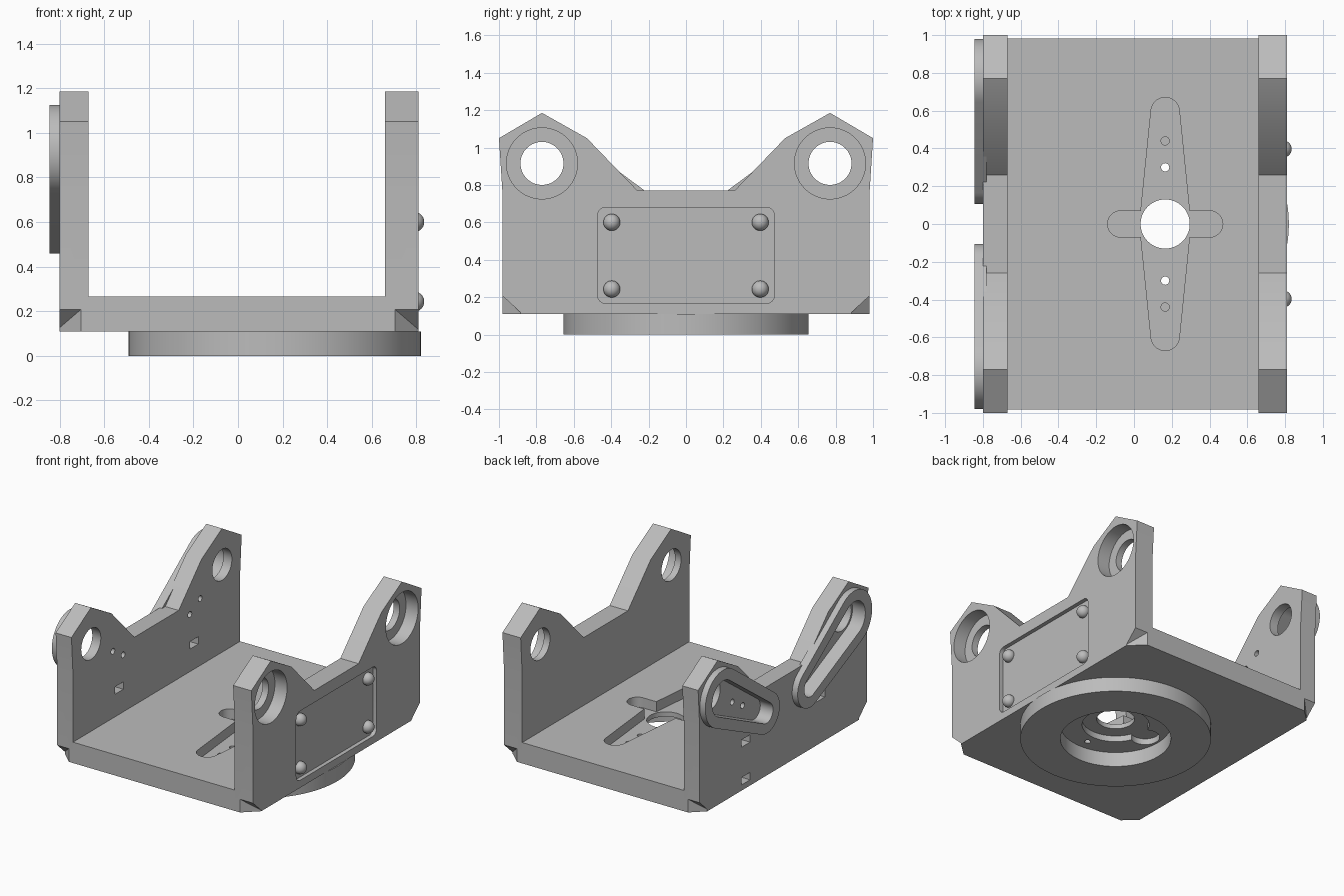
import bpy, bmesh
from math import pi, acos, cos, sin, atan2, radians
from mathutils import Vector

cube = bpy.data.objects.get("Cube")
if cube:
    bpy.data.objects.remove(cube, do_unlink=True)

grey = bpy.data.materials.new("light grey plastic")
grey.use_nodes = True
colour = (0.5, 0.5, 0.5, 1)
grey.diffuse_color = colour
grey.node_tree.nodes["Principled BSDF"].inputs["Base Color"].default_value = colour


def finish(name, bm):
    bmesh.ops.recalc_face_normals(bm, faces=bm.faces)
    mesh = bpy.data.meshes.new(name)
    bm.to_mesh(mesh)
    bm.free()
    mesh.materials.append(grey)
    obj = bpy.data.objects.new(name, mesh)
    bpy.context.collection.objects.link(obj)
    return obj


def prism(name, outline, axis, low, high):
    """Extrude a 2D outline along x (outline in y, z) or z (outline in x, y)."""
    bm = bmesh.new()
    place = (lambda p: (low, p[0], p[1])) if axis == "x" else (lambda p: (p[0], p[1], low))
    face = bm.faces.new([bm.verts.new(place(p)) for p in outline])
    top = bmesh.ops.extrude_face_region(bm, geom=[face])["geom"]
    step = Vector((high - low, 0, 0)) if axis == "x" else Vector((0, 0, high - low))
    bmesh.ops.translate(bm, vec=step, verts=[v for v in top if isinstance(v, bmesh.types.BMVert)])
    return finish(name, bm)


def cut(target, *cutters):
    """Subtract each cutter, then discard it."""
    for cutter in cutters:
        mod = target.modifiers.new("cut", "BOOLEAN")
        mod.operation = "DIFFERENCE"
        mod.solver = "EXACT"
        mod.object = cutter
        bpy.context.view_layer.objects.active = target
        bpy.ops.object.modifier_apply(modifier=mod.name)
        bpy.data.objects.remove(cutter, do_unlink=True)


def arc(u, v, r, start, end, n):
    return [(u + r * cos(start + (end - start) * i / n),
             v + r * sin(start + (end - start) * i / n)) for i in range(n + 1)]


def circle(u, v, r, n=64):
    return arc(u, v, r, 0, 2 * pi, n)[:-1]


def arm(u, v, angle, big, small, length):
    """Tapered arm outline: a large round end joined to a small round end."""
    t = acos((big - small) / length)
    return (arc(u, v, big, angle + t, angle + 2 * pi - t, 40)
            + arc(u + length * cos(angle), v + length * sin(angle), small, angle - t, angle + t, 24))


def rectangle(u, v, w, h):
    return [(u - w / 2, v - h / 2), (u + w / 2, v - h / 2),
            (u + w / 2, v + h / 2), (u - w / 2, v + h / 2)]


def rounded(u, v, w, h, r):
    points = []
    for k, (su, sv) in enumerate([(1, 1), (-1, 1), (-1, -1), (1, -1)]):
        points += arc(u + su * (w / 2 - r), v + sv * (h / 2 - r), r, k * pi / 2, (k + 1) * pi / 2, 8)
    return points


def corner_notch(sx, sy):
    """Pyramid that trims a bottom corner of a side wall."""
    inner, outer = 0.69, 0.83
    bm = bmesh.new()
    base = [bm.verts.new((sx * x, sy * 0.995, z))
            for x, z in [(inner, 0.1), (outer, 0.1), (outer, 0.22), (inner, 0.22)]]
    apex = bm.verts.new((sx * outer, sy * 0.865, 0.1))
    bm.faces.new(base)
    for i in range(4):
        bm.faces.new([base[i], base[(i + 1) % 4], apex])
    return finish("notch_cutter", bm)


EYE_Y, EYE_Z = 0.77, 0.915      # pivot hole centres in the walls
HUB_X = 0.165                   # turntable centre
HOLES = (0.3, 0.44)             # screw hole distances along an arm

# Side walls with two raised ears
half = [(0.982, 0.11), (0.982, 0.77), (1, 1.05), (0.77, 1.185), (0.53, 1.05), (0.26, 0.77)]
wall_outline = half + [(-y, z) for y, z in reversed(half)]
right_wall = prism("horn_side_wall", wall_outline, "x", -0.8, -0.67)
left_wall = prism("panel_side_wall", wall_outline, "x", 0.66, 0.81)
parts = [right_wall, left_wall]

# Tapered arm housings on one wall, with pocket, pivot hole and screw holes
for name, s in (("front", -1), ("back", 1)):
    angle = atan2(-0.31, -s * 0.52)
    y = s * EYE_Y
    housing = prism(name + "_arm_housing", arm(y, EYE_Z, angle, 0.21, 0.15, 0.6), "x", -0.845, -0.78)
    parts.append(housing)
    for target in (right_wall, housing):
        cut(target, prism("pocket", arm(y, EYE_Z, angle, 0.13, 0.075, 0.595), "x", -0.9, -0.74))
    cut(right_wall, prism("pivot", circle(y, EYE_Z, 0.115), "x", -0.9, -0.6))
    for d in HOLES:
        cut(right_wall, prism("screw", circle(y + d * cos(angle), EYE_Z + d * sin(angle), 0.022, 16),
                              "x", -0.9, -0.6))
    # Cable slots
    cut(right_wall, prism("slot", rectangle(s * 0.44, 0.46, 0.1, 0.055), "x", -0.9, -0.6))
    # Stepped bearing holes in the opposite wall
    cut(left_wall, prism("bore", circle(y, EYE_Z, 0.115), "x", 0.6, 0.9),
        prism("counterbore", circle(y, EYE_Z, 0.19), "x", 0.71, 0.9))
cut(right_wall, prism("slot", rectangle(0.44, 0.18, 0.1, 0.055), "x", -0.9, -0.72))

# Recessed panel with four domed screws
cut(left_wall, prism("panel", rounded(0, 0.423, 0.945, 0.515, 0.045), "x", 0.78, 0.9))
for y in (-0.397, 0.397):
    for z in (0.243, 0.6):
        bm = bmesh.new()
        bmesh.ops.create_uvsphere(bm, u_segments=24, v_segments=16, radius=0.045)
        bmesh.ops.translate(bm, vec=(0.79, y, z), verts=bm.verts)
        parts.append(finish("panel_screw", bm))

# Trimmed bottom corners
for sy in (-1, 1):
    cut(right_wall, corner_notch(-1, sy))
    cut(left_wall, corner_notch(1, sy))

# Floor with a cross-shaped recess above and a gear recess below
floor = prism("floor", rectangle(-0.005, 0, 1.33, 1.964), "z", 0.11, 0.265)
for s in (-1, 1):
    cut(floor, prism("long_arm", arm(HUB_X, 0, s * pi / 2, 0.135, 0.075, 0.595), "z", 0.19, 0.4))
    cut(floor, prism("short_arm", arm(HUB_X, 0, (1 - s) * pi / 2, 0.0701, 0.07, 0.235), "z", 0.19, 0.4))
    for d in HOLES:
        cut(floor, prism("screw", circle(HUB_X, s * d, 0.022, 16), "z", 0, 0.4))
cut(floor, prism("gear_recess", circle(HUB_X, 0, 0.23), "z", 0, 0.155),
    prism("small_gear_recess", circle(HUB_X - 0.265, 0, 0.1, 32), "z", 0, 0.155),
    prism("hub_hole", circle(HUB_X, 0, 0.13), "z", 0, 0.4))
parts.append(floor)

# Turntable ring under the floor
ring = prism("turntable_ring", circle(HUB_X, 0, 0.655, 96), "z", 0, 0.11)
cut(ring, prism("ring_hole", circle(HUB_X, 0, 0.38), "z", -0.1, 0.2))
parts.append(ring)

# Smooth the round surfaces, keep the edges sharp
bpy.ops.object.select_all(action="DESELECT")
for part in parts:
    part.select_set(True)
bpy.context.view_layer.objects.active = parts[0]
bpy.ops.object.shade_smooth_by_angle(angle=radians(25))
